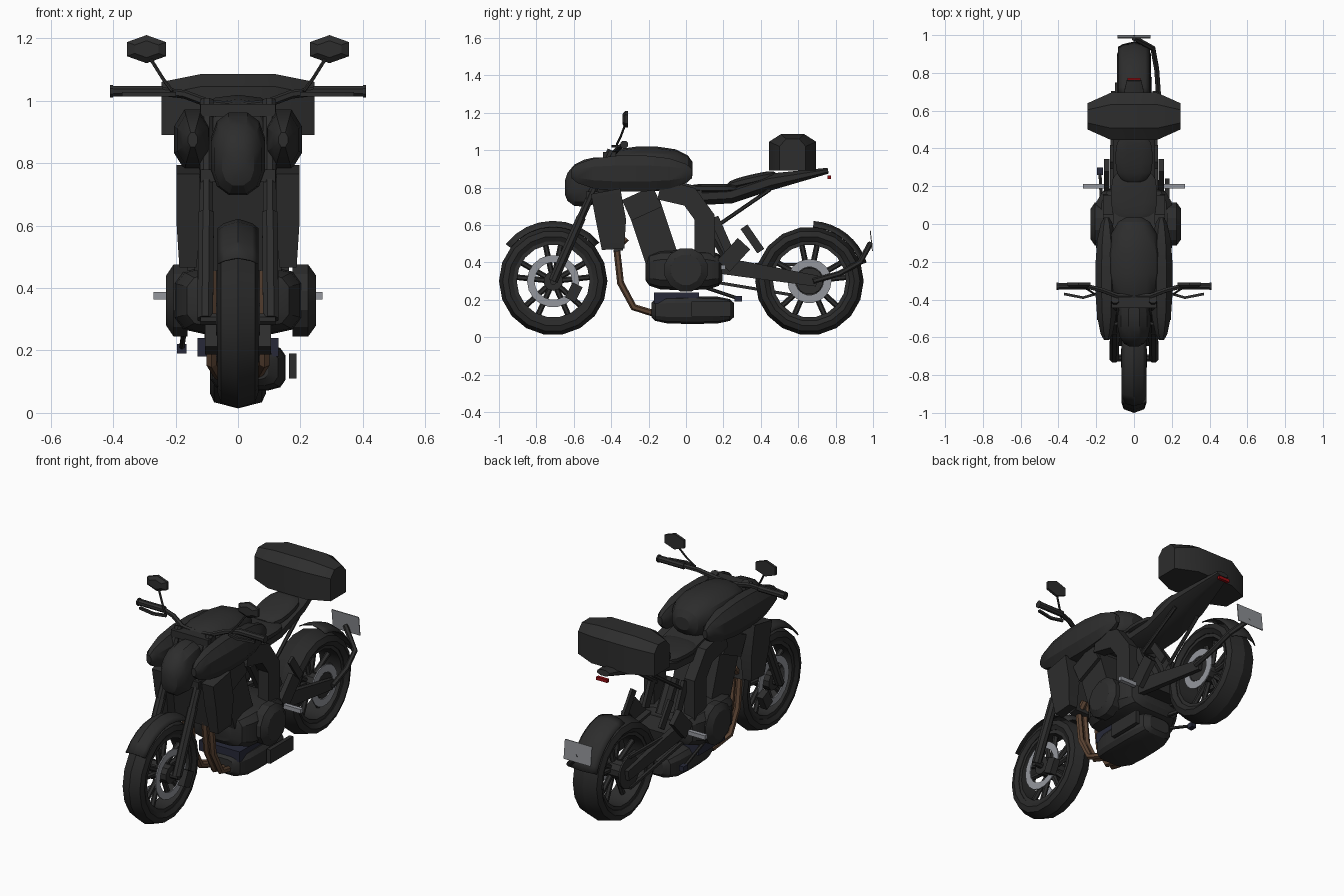
import bpy, bmesh, math
from math import sin, cos, pi, radians
from mathutils import Vector

if "Cube" in bpy.data.objects:
    bpy.data.objects.remove(bpy.data.objects["Cube"])


def material(name, red, green, blue):
    mat = bpy.data.materials.new(name)
    mat.use_nodes = True
    mat.diffuse_color = (red, green, blue, 1)
    mat.node_tree.nodes["Principled BSDF"].inputs["Base Color"].default_value = (red, green, blue, 1)
    return mat


BLACK = material("satin black", .026, .026, .026)
RUBBER = material("tyre rubber", .022, .022, .022)
STEEL = material("brushed steel", .3, .31, .34)
COPPER = material("heat tinted pipe", .11, .06, .035)
RED = material("tail lamp red", .3, .004, .006)
PLATE = material("plate grey", .26, .27, .29)
NAVY = material("dark blue rubber", .02, .022, .04)


def skin(name, rings, mat, closed_section=True, caps=True, mirror=False, thickness=0):
    """Join successive rings of points with quads and make the object."""
    bm = bmesh.new()
    loops = [[bm.verts.new(point) for point in ring] for ring in rings]
    count = len(loops[0])
    for near, far in zip(loops, loops[1:]):
        for i in range(count if closed_section else count - 1):
            j = (i + 1) % count
            bm.faces.new((near[i], near[j], far[j], far[i]))
    if caps:
        bm.faces.new(loops[0])
        bm.faces.new(loops[-1])
    bmesh.ops.remove_doubles(bm, verts=bm.verts, dist=.0005)
    bmesh.ops.recalc_face_normals(bm, faces=bm.faces)
    mesh = bpy.data.meshes.new(name)
    bm.to_mesh(mesh)
    bm.free()
    mesh.materials.append(mat)
    part = bpy.data.objects.new(name, mesh)
    bpy.context.collection.objects.link(part)
    if thickness:
        part.modifiers.new("thickness", 'SOLIDIFY').thickness = thickness
    if mirror:
        part.modifiers.new("mirror", 'MIRROR').use_mirror_merge = False


def pod(name, low, high, mat, blunt=2.5, rise=0, sides=12, steps=7, mirror=False):
    """Rounded body filling the box low..high; rise lifts its rear and drops its front."""
    low, high = Vector(low), Vector(high)
    centre, half = (low + high) / 2, (high - low) / 2
    rings = []
    for i in range(steps + 1):
        t = .98 * sin(pi * (i / steps - .5))
        scale = (1 - abs(t) ** blunt) ** (1 / blunt)
        ring = []
        for k in range(sides):
            a = 2 * pi * (k + .5) / sides
            u, v = (math.copysign(abs(f) ** (2 / blunt), f) * scale for f in (cos(a), sin(a)))
            ring.append(centre + Vector((half.x * u, half.y * t, half.z * v + rise * t)))
        rings.append(ring)
    skin(name, rings, mat, mirror=mirror)


def sweep(name, path, across, up, mat, sides=4, end=1, mirror=False):
    """Section of given half sizes along a path; end scales the last ring."""
    path = [Vector(p) for p in path]
    whole = (path[-1] - path[0]).normalized()
    axis = Vector((0, 1, 0)) if abs(whole.x) > .7 else Vector((1, 0, 0))
    rings = []
    for i, p in enumerate(path):
        last = i == len(path) - 1
        along = (path[i if last else i + 1] - path[max(i - 1, 0)]).normalized()
        side = (axis - along * axis.dot(along)).normalized()
        top = along.cross(side)
        scale = (end if last else 1) / cos(pi / sides)
        angles = [2 * pi * (k + .5) / sides for k in range(sides)]
        rings.append([p + scale * (side * across * cos(a) + top * up * sin(a)) for a in angles])
    skin(name, rings, mat, mirror=mirror)


def rod(name, path, radius, mat=BLACK, sides=6, mirror=False):
    sweep(name, path, radius, radius, mat, sides=sides, mirror=mirror)


def revolve(name, profile, y, mat, segments=18, start=0, stop=360, arc=False, mirror=False):
    """Spin a profile (x, radius) about the wheel axle at y."""
    rings = []
    for i in range(segments + 1):
        a = radians(start + (stop - start) * i / segments)
        rings.append([(x, y + r * cos(a), AXLE + r * sin(a)) for x, r in profile])
    skin(name, rings, mat, not arc, False, mirror, .006 if arc else 0)


def band(name, y, x, width, inner, outer, mat, mirror=False):
    edge = x + width
    revolve(name, [(x, inner), (edge, inner), (edge, outer), (x, outer)], y, mat, mirror=mirror)


def mudguard(name, y, width, start, stop):
    revolve(name, [(width * s, .322 - .03 * s * s) for s in (-1, -.7, 0, .7, 1)],
            y, BLACK, segments=8, start=start, stop=stop, arc=True)


# Wheels: tyre, rim, hub and five twin spokes
FRONT, REAR, AXLE = -.71, .66, .3
for tag, y, width in (("front", FRONT, .065), ("rear", REAR, .09)):
    flank = [(.8, .215), (1, .24), (.85, .27)]
    tyre = [(-width * s, r) for s, r in flank] + [(0, .29)] + [(width * s, r) for s, r in flank[::-1]]
    revolve(tag + "_tyre", tyre, y, RUBBER)
    band(tag + "_rim", y, -width * .75, width * 1.5, .195, .22, BLACK)
    rod(tag + "_hub", [(-.07, y, AXLE), (.07, y, AXLE)], .05, sides=10)
    rod(tag + "_axle", [(-.12, y, AXLE), (.12, y, AXLE)], .018, sides=8)
    for pair in range(5):
        for lean in (-12, 12):
            a = radians(pair * 72 + lean + 90)
            rod(tag + "_spoke", [(0, y + r * cos(a), AXLE + r * sin(a)) for r in (.04, .2)], .013)

# Brakes and final drive
band("front_disc", FRONT, .06, .007, .1, .14, STEEL, mirror=True)
sweep("front_caliper", [(.085, -.58, .28), (.085, -.62, .2)], .02, .03, BLACK, mirror=True)
band("rear_disc", REAR, .088, .007, .075, .118, STEEL)
rod("disc_carrier", [(.07, REAR, AXLE), (.092, REAR, AXLE)], .07, sides=12)
rod("sprocket", [(-.1, REAR, AXLE), (-.09, REAR, AXLE)], .09, sides=16)
for drop in (-.09, .09):
    rod("chain_run", [(-.1, .15, .34 + drop / 2), (-.1, REAR, AXLE + drop)], .008, sides=4)

# Fork and front mudguard
rod("fork_lower", [(.105, FRONT, AXLE), (.102, -.56, .64)], .025, sides=8, mirror=True)
rod("fork_upper", [(.102, -.57, .62), (.1, -.4, 1)], .021, sides=8, mirror=True)
for y, z in ((-.5, .76), (-.41, .97)):
    sweep("fork_yoke", [(-.12, y, z), (.12, y, z)], .035, .02, BLACK)
mudguard("front_mudguard", FRONT, .065, 40, 142)

# Handlebar, levers and mirrors
rod("handlebar", [(0, -.38, .98), (.09, -.38, .99), (.17, -.35, 1.02), (.25, -.33, 1.03)], .012, mirror=True)
rod("grip", [(.24, -.33, 1.03), (.4, -.33, 1.03)], .017, sides=8, mirror=True)
rod("bar_end", [(.4, -.33, 1.03), (.41, -.33, 1.03)], .02, sides=8, mirror=True)
rod("lever", [(.2, -.37, 1.02), (.27, -.39, 1.02), (.37, -.37, 1.02)], .007, sides=4, mirror=True)
rod("mirror_stem", [(.21, -.37, 1.03), (.24, -.35, 1.07), (.29, -.32, 1.15)], .005, mirror=True)
sweep("mirror", [(.293, -.31, 1.165), (.293, -.325, 1.165), (.293, -.34, 1.165)], .063, .039, BLACK,
      sides=6, end=.6, mirror=True)

# Headlamp cowl, tank and side scoops
pod("headlamp_cowl", (-.09, -.65, .7), (.09, -.38, .96), BLACK, rise=.03)
pod("tank", (-.145, -.46, .78), (.145, .04, 1.02), BLACK, sides=14)
pod("side_scoop", (.08, -.62, .77), (.21, .04, .98), BLACK, blunt=2.2, sides=8, mirror=True)

# Radiator and its shrouds
sweep("radiator", [(0, -.42, .76), (0, -.36, .46)], .14, .025, BLACK)
sweep("radiator_shroud", [(.16, -.43, .78), (.16, -.4, .62), (.16, -.39, .47)], .037, .08, BLACK,
      end=.75, mirror=True)

# Engine
sweep("cylinder_block", [(0, -.23, .72), (0, -.13, .42)], .13, .09, BLACK)
sweep("cylinder_head", [(0, -.26, .77), (0, -.21, .66)], .15, .09, BLACK)
pod("crankcase", (-.21, -.22, .25), (.21, .2, .47), BLACK, blunt=4)
for face in (-.23, .25):
    rod_path = [(face * s, 0, .36) for s in (.7, .9, 1)]
    sweep("engine_cover", rod_path, .115, .115, BLACK, sides=12, end=.7)
sweep("sump", [(0, -.17, .21), (0, .07, .21)], .13, .03, NAVY)

# Exhaust
for x in (-.085, -.045, .045, .085):
    rod("header_pipe", [(x, -.32, .53), (x, -.37, .47), (x, -.35, .29), (x, -.28, .16), (x * .7, -.15, .12)],
        .016, COPPER)
pod("silencer", (-.09, -.19, .07), (.155, .26, .22), BLACK, blunt=4)
sweep("silencer_shield", [(.175, .03, .15), (.175, .24, .15)], .012, .04, BLACK)

# Frame, subframe, shock and swingarm
sweep("frame_spar", [(.13, -.14, .79), (.13, .02, .75), (.13, .1, .64), (.13, .1, .42)], .033, .055, BLACK,
      mirror=True)
sweep("airbox", [(0, -.12, .8), (0, .08, .75)], .11, .05, BLACK)
rod("subframe_strut", [(.1, .13, .57), (.08, .45, .79)], .009, mirror=True)
sweep("swingarm", [(.11, .12, .39), (.11, .3, .365), (.11, .7, .3)], .017, .042, BLACK, end=.7, mirror=True)
sweep("swingarm_bridge", [(0, .18, .38), (0, .31, .36)], .1, .03, BLACK)
rod("rear_shock", [(0, .12, .62), (0, .22, .44)], .035, sides=8)

# Foot controls and hangers
sweep("footrest_hanger", [(.145, .2, .38), (.145, .31, .5)], .015, .045, BLACK, mirror=True)
sweep("rear_hanger", [(.12, .31, .59), (.12, .4, .46)], .008, .022, BLACK, mirror=True)
sweep("inner_hanger", [(.1, .15, .64), (.1, .23, .46)], .01, .024, BLACK, mirror=True)
rod("footpeg", [(.16, .2, .375), (.27, .2, .375)], .012, STEEL, sides=4, mirror=True)
rod("side_lever", [(-.17, .06, .28), (-.18, .27, .21)], .008)
rod("lever_pad", [(-.18, .26, .205), (-.18, .3, .205)], .015, NAVY, sides=4)

# Seat, tail and tail lamp
pod("seat", (-.125, 0, .77), (.125, .3, .82), BLACK, blunt=3)
pod("pillion_seat", (-.1, .22, .81), (.1, .48, .87), BLACK, blunt=3, rise=.03)
sweep("tail", [(0, .06, .75), (0, .24, .76), (0, .45, .83), (0, .76, .89)], .11, .045, BLACK, sides=8, end=.35)
rod("tail_lamp", [(-.035, .765, .855), (.035, .765, .855)], .009, RED, sides=4)

# Luggage box with narrowed ends and a chamfered lid
rings = []
for x, depth, lid in ((-.245, .07, 1.06), (-.12, .126, 1.085), (.12, .126, 1.085), (.245, .07, 1.06)):
    corners = [(-1, .89), (1, .89), (1, lid - .04), (.5, lid), (-.5, lid), (-1, lid - .04)]
    rings.append([(x, .57 + depth * s, z) for s, z in corners])
skin("luggage_box", rings, BLACK)

# Rear mudguard, its arm and the number plate
mudguard("rear_mudguard", REAR, .085, 18, 86)
rod("mudguard_arm", [(.13, .68, AXLE), (.12, .82, .34), (.1, .93, .4), (0, .985, .5)], .013)
sweep("number_plate", [(0, .985, .57), (0, .997, .46)], .087, .0025, PLATE)

# Soft shading with crisp edges
bpy.ops.object.select_all(action='DESELECT')
for part in bpy.context.scene.objects:
    if part.type == 'MESH':
        part.select_set(True)
        bpy.context.view_layer.objects.active = part
bpy.ops.object.shade_smooth_by_angle(angle=radians(28))
